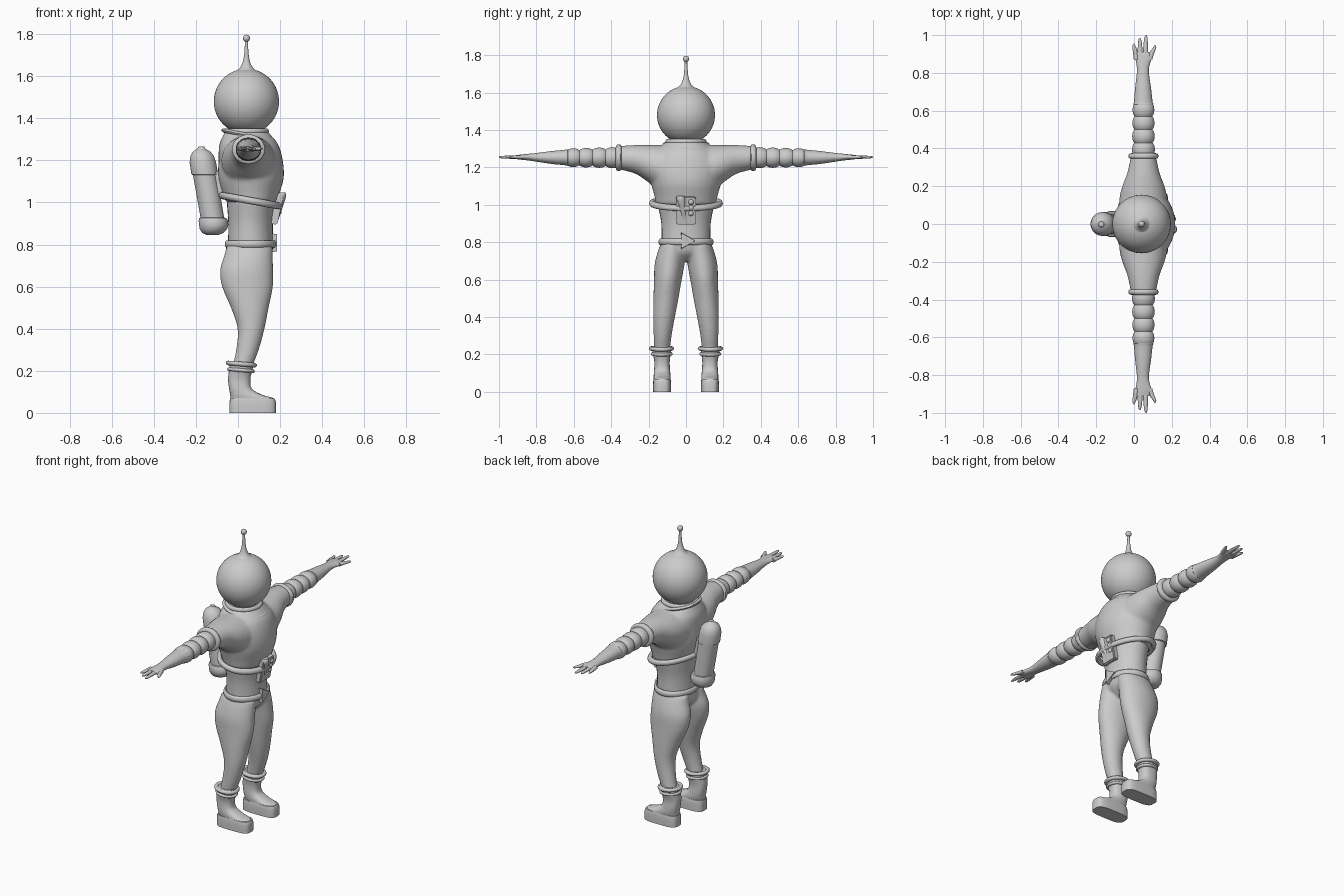
import bpy, bmesh, math
from mathutils import Vector, Matrix

if "Cube" in bpy.data.objects:
    bpy.data.objects.remove(bpy.data.objects["Cube"])


def finish(name, bm, mirror=False, fuse=0.0, angle=40):
    bmesh.ops.recalc_face_normals(bm, faces=bm.faces)
    me = bpy.data.meshes.new(name)
    bm.to_mesh(me)
    bm.free()
    ob = bpy.data.objects.new(name, me)
    bpy.context.collection.objects.link(ob)
    bpy.ops.object.select_all(action='DESELECT')
    bpy.context.view_layer.objects.active = ob
    ob.select_set(True)
    if mirror:
        m = ob.modifiers.new("mirror", 'MIRROR')
        m.use_axis = (False, True, False)
        m.use_clip = False
        m.use_mirror_merge = False
    if fuse:
        r = ob.modifiers.new("fuse", 'REMESH')
        r.mode = 'VOXEL'
        r.voxel_size = fuse
        r.use_smooth_shade = True
        s = ob.modifiers.new("soften", 'SMOOTH')
        s.factor, s.iterations = 0.5, 5
    bpy.ops.object.shade_smooth_by_angle(angle=math.radians(angle))
    return ob


def spline(rows, steps):
    """Catmull-Rom refinement of a list of cross-section rows."""
    out = []
    for i in range(len(rows) - 1):
        p0, p1 = rows[max(i - 1, 0)], rows[i]
        p2, p3 = rows[i + 1], rows[min(i + 2, len(rows) - 1)]
        for k in range(steps):
            t = k / steps
            out.append([0.5 * (2 * b + (c - a) * t + (2 * a - 5 * b + 4 * c - d) * t * t
                               + (3 * b - a - 3 * c + d) * t ** 3)
                        for a, b, c, d in zip(p0, p1, p2, p3)])
    return out + [list(rows[-1])]


def loft(bm, rows, axis='z', steps=4, n=32, power=1.0):
    """Rows are (position, centre a, radius a, centre b, radius b)."""
    rings = []
    for t, ca, ra, cb, rb in (spline(rows, steps) if steps > 1 else rows):
        ring = []
        for k in range(n):
            c, s = math.cos(2 * math.pi * k / n), math.sin(2 * math.pi * k / n)
            a = ca + ra * math.copysign(abs(c) ** power, c)
            b = cb + rb * math.copysign(abs(s) ** power, s)
            ring.append(bm.verts.new((a, b, t) if axis == 'z' else (a, t, b)))
        rings.append(ring)
    for r0, r1 in zip(rings, rings[1:]):
        for k in range(n):
            bm.faces.new((r0[k], r0[k - 1], r1[k - 1], r1[k]))
    bm.faces.new(rings[0])
    bm.faces.new(rings[-1])


def hoop(bm, centre, rx, ry, thick, height=None, slope=0.0, n=48, m=12):
    """Elliptical ring, height following slope * x."""
    height = height or thick
    rings = []
    for i in range(n):
        u = 2 * math.pi * i / n
        ring = []
        for j in range(m):
            v = 2 * math.pi * j / m
            x = (rx + thick * math.cos(v)) * math.cos(u)
            y = (ry + thick * math.cos(v)) * math.sin(u)
            ring.append(bm.verts.new(Vector((x, y, height * math.sin(v) + slope * x)) + Vector(centre)))
        rings.append(ring)
    for i in range(n):
        for j in range(m):
            bm.faces.new((rings[i - 1][j - 1], rings[i][j - 1], rings[i][j], rings[i - 1][j]))


def ball(bm, centre, r, seg=48):
    bmesh.ops.create_uvsphere(bm, u_segments=seg, v_segments=seg // 2, radius=r,
                              matrix=Matrix.Translation(centre))


def block(bm, centre, size, tilt=0.0):
    bmesh.ops.create_cube(bm, size=1, matrix=Matrix.Translation(centre)
                          @ Matrix.Rotation(tilt, 4, 'Y') @ Matrix.Diagonal((*size, 1)))


# Helmet and antenna
bm = bmesh.new()
ball(bm, (0.04, 0, 1.48), 0.155, 64)
finish("helmet", bm)
bm = bmesh.new()
loft(bm, [(z, 0.04, r, 0, r) for z, r in
          ((1.618, .06), (1.636, .035), (1.66, .02), (1.70, .011), (1.775, .006))])
ball(bm, (0.04, 0, 1.78), 0.017, 24)
finish("antenna", bm)

# Jacket: torso and shoulders fused together
bm = bmesh.new()
loft(bm, [(1.0, .065, .12, 0, .16), (1.05, .062, .138, 0, .17), (1.12, .062, .156, 0, .188),
          (1.2, .06, .153, 0, .2), (1.27, .052, .142, 0, .175), (1.31, .045, .12, 0, .135),
          (1.34, .04, .1, 0, .1)])
for s in (1, -1):
    loft(bm, [(.05 * s, .05, .13, 1.2, .12), (.13 * s, .05, .128, 1.2, .12),
              (.2 * s, .05, .112, 1.22, .1), (.27 * s, .05, .086, 1.243, .077),
              (.36 * s, .05, .066, 1.252, .062)], 'y')
finish("jacket", bm, fuse=0.01)

# Collar under the helmet
bm = bmesh.new()
hoop(bm, (.04, 0, 1.338), .095, .098, .012, .014)
hoop(bm, (.05, 0, 1.318), .115, .115, .014, .01, slope=-.2)
finish("collar", bm)

# Ribbed sleeves with a shoulder cuff
bm = bmesh.new()
rows, ribs = [], 4
for i in range(ribs * 8 + 1):
    t = i / (ribs * 8)
    bulge = .011 * abs(math.sin(math.pi * ribs * t)) ** .7
    rows.append((.36 + .28 * t, .05, .05 - .004 * t + bulge, 1.252, .046 - .008 * t + bulge))
loft(bm, rows, 'y', 1)
loft(bm, [(.345, .05, .066, 1.252, .06), (.35, .05, .077, 1.252, .069), (.362, .05, .079, 1.252, .071),
          (.372, .05, .074, 1.252, .066), (.376, .05, .058, 1.252, .054)], 'y', 2)
finish("ribbed_sleeve", bm, mirror=True)

# Gloves with three fingers and a thumb
bm = bmesh.new()
loft(bm, [(.63, .05, .048, 1.253, .04), (.634, .05, .053, 1.253, .044), (.65, .049, .049, 1.253, .041),
          (.72, .048, .042, 1.253, .034), (.8, .047, .032, 1.254, .023), (.84, .048, .034, 1.255, .018),
          (.88, .05, .043, 1.255, .014), (.91, .045, .036, 1.255, .01)], 'y')
for x0, x1, tip in ((.013, 0, .955), (.033, .031, .985), (.06, .063, 1.0), (.082, .11, .948)):
    loft(bm, [(.87, x0, .014, 1.255, .011), (.5 * (.87 + tip), .5 * (x0 + x1), .0125, 1.255, .009),
              (tip - .012, x1, .008, 1.255, .006), (tip, x1, .001, 1.255, .001)], 'y', 3, 12)
finish("glove", bm, mirror=True)

# Waist
bm = bmesh.new()
loft(bm, [(.78, .06, .108, 0, .13), (.9, .06, .106, 0, .132), (1.0, .063, .116, 0, .15),
          (1.05, .063, .12, 0, .155)])
finish("waist", bm)

# Trousers: pelvis and both legs fused
bm = bmesh.new()
loft(bm, [(.7, .045, .07, 0, .04), (.74, .05, .105, 0, .125), (.78, .055, .113, 0, .137),
          (.82, .06, .11, 0, .133)])
for s in (1, -1):
    loft(bm, [(.79, .055, .11, .065 * s, .07), (.75, .05, .115, .076 * s, .075),
              (.68, .041, .126, .088 * s, .08), (.6, .045, .121, .097 * s, .074),
              (.5, .056, .09, .107 * s, .067), (.4, .062, .064, .117 * s, .058),
              (.3, .045, .054, .125 * s, .048), (.21, .018, .046, .129 * s, .042)])
finish("trousers", bm, fuse=0.009)

# Boots: shaft and blunt foot, with two cuff rings
bm = bmesh.new()
loft(bm, [(0, .07, .11, .128, .048), (.05, .07, .11, .128, .048), (.068, .068, .106, .128, .045)],
     steps=2, power=.55)
loft(bm, [(.05, .068, .106, .128, .045), (.07, .066, .102, .128, .045), (.085, .04, .077, .128, .045),
          (.115, .012, .054, .128, .043), (.16, .006, .053, .128, .041), (.21, .014, .056, .13, .049),
          (.24, .018, .058, .13, .053)], power=.8)
finish("boot", bm, mirror=True)
bm = bmesh.new()
hoop(bm, (.016, .131, .232), .062, .056, .012, .011, slope=-.08, n=32)
hoop(bm, (.014, .13, .203), .055, .048, .011, .009, slope=-.08, n=32)
finish("boot_cuff", bm, mirror=True)

# Jacket hem and hip belt
bm = bmesh.new()
hoop(bm, (.06, 0, 1.008), .137, .182, .015, .017, slope=-.18)
finish("jacket_hem", bm)
bm = bmesh.new()
hoop(bm, (.06, 0, .802), .112, .136, .011, .018)
finish("hip_belt", bm)

# Inverted triangle buckle
bm = bmesh.new()
bmesh.ops.create_cone(bm, cap_ends=True, segments=3, radius1=.052, radius2=.048, depth=.03,
                      matrix=Matrix.Translation((.17, 0, .808)) @ Matrix.Rotation(math.pi / 2, 4, 'Y'))
finish("belt_buckle", bm, angle=20)

# Control panel on the front with a tapered canister and knobs
bm = bmesh.new()
block(bm, (.185, 0, .97), (.035, .105, .15), math.radians(12))
bmesh.ops.bevel(bm, geom=bm.edges[:], offset=.006, segments=2, affect='EDGES')
finish("control_panel", bm)
bm = bmesh.new()
loft(bm, [(.90, .178, .008, -.004, .008), (1.0, .2, .02, -.022, .02), (1.035, .205, .024, -.028, .024),
          (1.048, .205, .018, -.028, .018)], steps=2, n=20)
for z in (.955, .985, 1.015):
    ball(bm, (.185 + .25 * (z - .93), .027, z), .016, 20)
finish("panel_fittings", bm)

# Back tank with bracket
bm = bmesh.new()
loft(bm, [(z, x, r, 0, r) for z, x, r in
          ((.846, -.122, .03), (.855, -.12, .05), (.873, -.117, .065), (.893, -.115, .07),
           (.915, -.118, .069), (.926, -.12, .064), (.928, -.122, .056), (1.13, -.157, .057),
           (1.133, -.158, .063), (1.19, -.167, .063), (1.22, -.17, .056), (1.24, -.173, .043),
           (1.252, -.174, .025), (1.256, -.174, .018), (1.265, -.174, .014))], steps=1)
finish("air_tank", bm)
bm = bmesh.new()
block(bm, (-.085, 0, 1.09), (.09, .06, .12), math.radians(-10))
finish("tank_bracket", bm)
